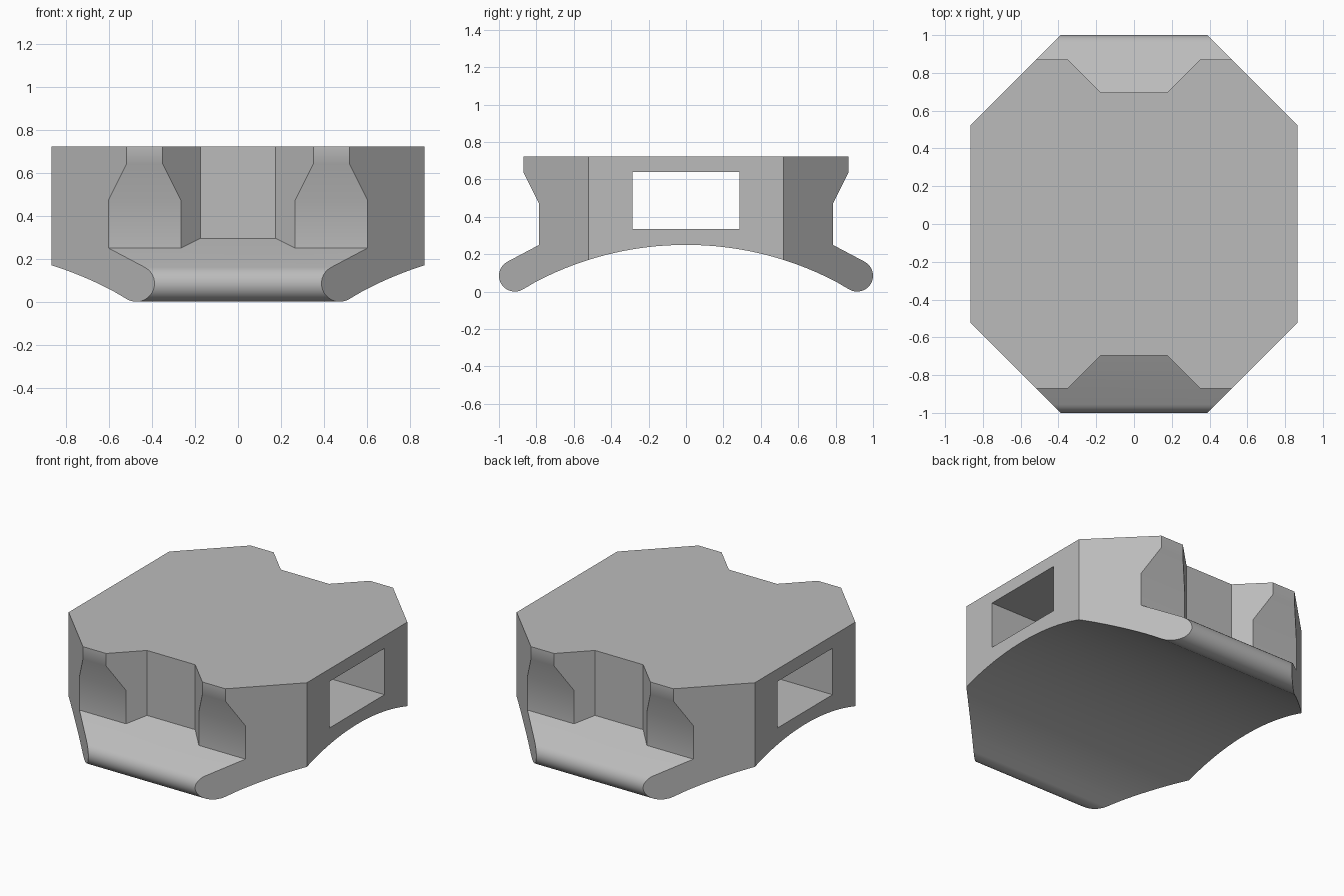
import bpy, bmesh
from math import sin, cos, radians, sqrt

default = bpy.data.objects.get("Cube")
if default:
    bpy.data.objects.remove(default, do_unlink=True)

HALF_X, TOP, CORNER = 0.866, 0.722, 1.388
FOOT_Y, FOOT_R, ARCH_R, ARCH_Z = 0.915, 0.085, 1.73, 0.25


def loft(name, rings):
    """Solid through a row of matching closed rings."""
    bm = bmesh.new()
    loops = [[bm.verts.new(p) for p in ring] for ring in rings]
    n = len(loops[0])
    for a, b in zip(loops, loops[1:]):
        for i in range(n):
            j = (i + 1) % n
            bm.faces.new((a[i], a[j], b[j], b[i]))
    bm.faces.new(loops[0][::-1])
    bm.faces.new(loops[-1])
    bmesh.ops.recalc_face_normals(bm, faces=bm.faces)
    mesh = bpy.data.meshes.new(name)
    bm.to_mesh(mesh)
    bm.free()
    obj = bpy.data.objects.new(name, mesh)
    bpy.context.collection.objects.link(obj)
    return obj


def extrude_x(name, profile, half):
    return loft(name, [[(x, y, z) for y, z in profile] for x in (-half, half)])


def boolean(target, cutter, operation):
    cutter.hide_render = True
    mod = target.modifiers.new("cut", "BOOLEAN")
    mod.object, mod.operation, mod.solver = cutter, operation, "EXACT"
    bpy.context.view_layer.objects.active = target
    bpy.ops.object.modifier_apply(modifier=mod.name)
    bpy.data.objects.remove(cutter, do_unlink=True)


# Half of the side profile: waisted wall, rounded foot, arched underside
half = [(0.87, TOP), (0.87, 0.64), (0.785, 0.47), (0.785, 0.25)]
for i in range(17):
    a = radians(62 - i * 182 / 16)
    half.append((FOOT_Y + FOOT_R * cos(a), FOOT_R + FOOT_R * sin(a)))
for i in range(15, 0, -1):
    y = 0.86 * i / 16
    half.append((y, ARCH_Z - ARCH_R + sqrt(ARCH_R ** 2 - y * y)))
profile = half + [(0, ARCH_Z)] + [(-y, z) for y, z in reversed(half)]
body = extrude_x("block_body", profile, HALF_X)

# Chamfered corners
diamond = [(CORNER, 0), (0, CORNER), (-CORNER, 0), (0, -CORNER)]
corners = loft("corner_cutter", [[(x, y, z) for x, y in diamond] for z in (-0.2, 1)])
boolean(body, corners, "INTERSECT")

# Rectangular tunnel from side to side
tunnel = [(-0.285, 0.335), (0.285, 0.335), (0.285, 0.64), (-0.285, 0.64)]
boolean(body, extrude_x("tunnel_cutter", tunnel, 1), "DIFFERENCE")

# Flared notches at front and back, with a floor that continues the foot slope
for side in (-1, 1):
    rings = []
    for y, floor in ((0.695, 0.295), (0.785, 0.25), (0.95, 0.25)):
        w = y - 0.52
        rings.append([(-w, side * y, floor), (w, side * y, floor),
                      (w, side * y, 1), (-w, side * y, 1)])
    boolean(body, loft("notch_cutter", rings), "DIFFERENCE")

# Single grey finish
grey = bpy.data.materials.new("plain_grey")
grey.use_nodes = True
color = (0.5, 0.5, 0.5, 1)
grey.diffuse_color = color
grey.node_tree.nodes["Principled BSDF"].inputs["Base Color"].default_value = color
body.data.materials.clear()
body.data.materials.append(grey)
for face in body.data.polygons:
    face.material_index = 0

bpy.ops.object.select_all(action="DESELECT")
body.select_set(True)
bpy.context.view_layer.objects.active = body
bpy.ops.object.shade_smooth_by_angle(angle=radians(30))
